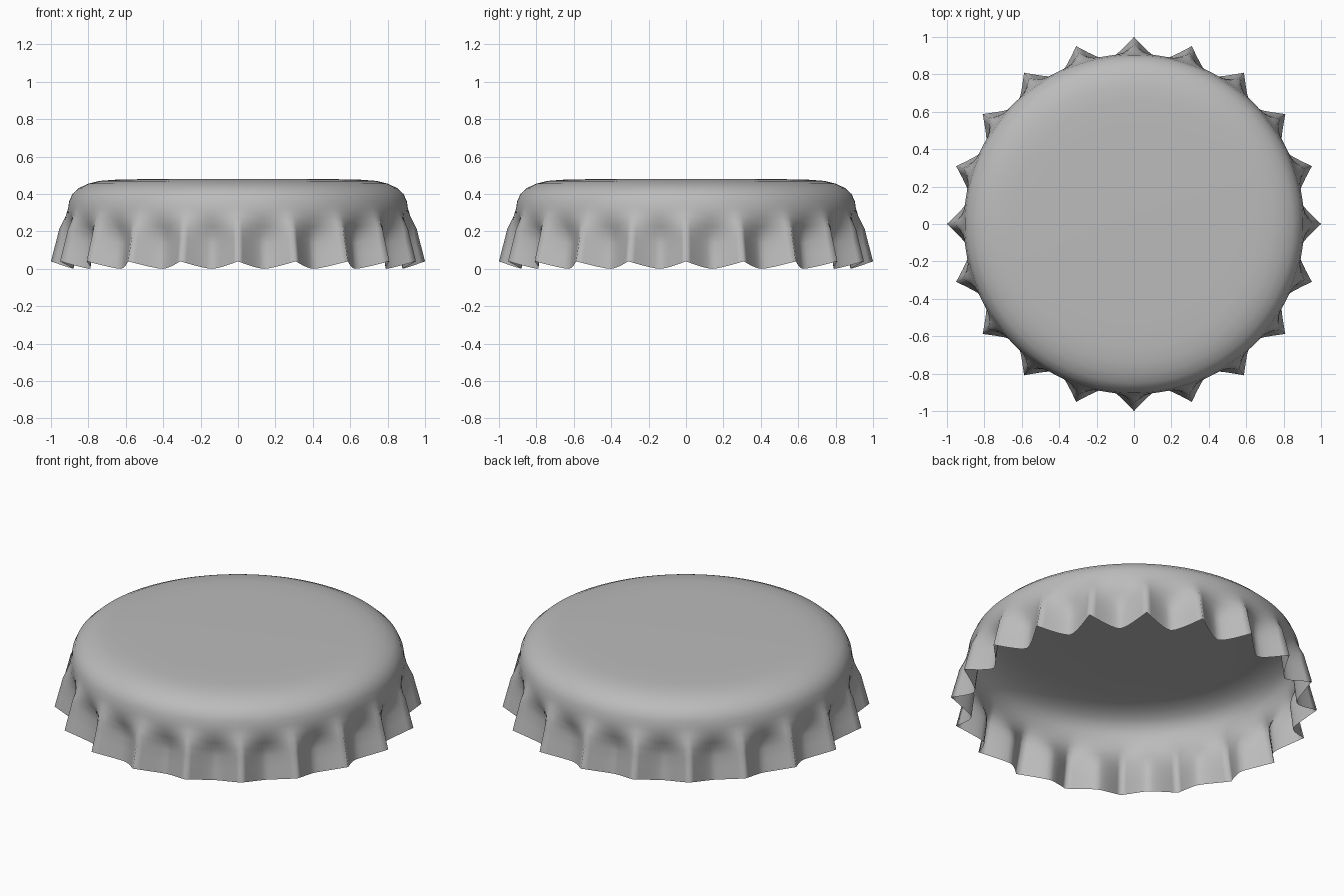
import bpy, bmesh, math

if "Cube" in bpy.data.objects:
    bpy.data.objects.remove(bpy.data.objects["Cube"])

TEETH = 20          # crimps around the skirt
STEPS = 12          # samples per crimp
N = TEETH * STEPS

# Profile rows: (tip radius, tip z, valley radius, valley z, sharpness 0..1)
ROWS = [
    (0.25, 0.480, 0.25, 0.480, 0),
    (0.53, 0.479, 0.53, 0.479, 0),
    (0.66, 0.476, 0.66, 0.476, 0),
    (0.74, 0.470, 0.74, 0.470, 0),
    (0.80, 0.455, 0.80, 0.455, 0),
    (0.85, 0.432, 0.85, 0.432, 0),
    (0.885, 0.400, 0.885, 0.400, 0),
    (0.903, 0.360, 0.903, 0.360, 0),
    (0.908, 0.325, 0.910, 0.315, 0),
    (0.920, 0.285, 0.908, 0.270, 0.2),
    (0.937, 0.250, 0.895, 0.225, 0.5),
    (0.955, 0.215, 0.878, 0.180, 0.8),
    (0.966, 0.170, 0.874, 0.135, 1),
    (0.982, 0.110, 0.882, 0.070, 1),
    (1.000, 0.040, 0.890, 0.000, 1),
]


def crimp(i, sharp):
    """1 on a crimp tip, 0 in the valley; soft wave blended to a point."""
    t = abs(((i / STEPS + 0.5) % 1.0) - 0.5) * 2
    soft = 0.5 + 0.5 * math.cos(math.pi * t)
    return soft * (1 - sharp) + (1 - t) ** 1.5 * sharp


bm = bmesh.new()
center = bm.verts.new((0, 0, 0.481))
rings = []
for rt, zt, rv, zv, sharp in ROWS:
    ring = []
    for i in range(N):
        a = 2 * math.pi * i / N
        g = crimp(i, sharp)
        r = rv + (rt - rv) * g
        ring.append(bm.verts.new((r * math.cos(a), r * math.sin(a), zv + (zt - zv) * g)))
    rings.append(ring)

# Top disc, then rounded shoulder and crimped skirt
for i in range(N):
    bm.faces.new((center, rings[0][i], rings[0][(i + 1) % N]))
for up, lo in zip(rings, rings[1:]):
    for i in range(N):
        j = (i + 1) % N
        bm.faces.new((up[i], lo[i], lo[j], up[j]))
for f in bm.faces:
    f.smooth = True

mesh = bpy.data.meshes.new("crimped_bottle_cap")
bm.to_mesh(mesh)
bm.free()

metal = bpy.data.materials.new("grey_metal")
metal.diffuse_color = (0.5, 0.5, 0.5, 1)
metal.use_nodes = True
metal.node_tree.nodes["Principled BSDF"].inputs["Base Color"].default_value = metal.diffuse_color
mesh.materials.append(metal)

cap = bpy.data.objects.new("crimped_bottle_cap", mesh)
bpy.context.collection.objects.link(cap)
